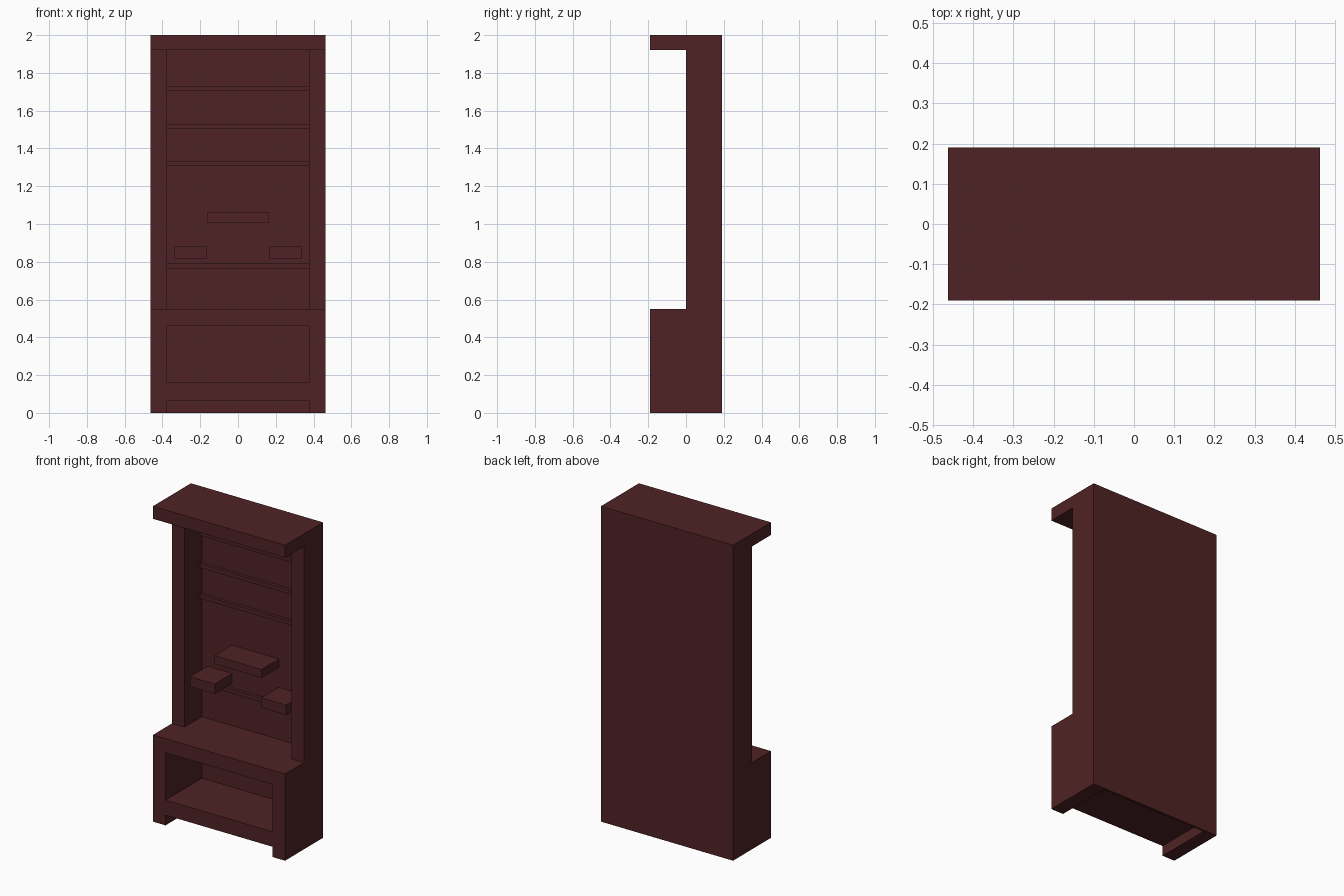
import bpy, bmesh

cube = bpy.data.objects.get("Cube")
if cube:
    bpy.data.objects.remove(cube, do_unlink=True)

wood = bpy.data.materials.new("dark_red_wood")
wood.use_nodes = True
colour = (0.080, 0.0165, 0.018, 1)
wood.diffuse_color = colour
wood.node_tree.nodes["Principled BSDF"].inputs["Base Color"].default_value = colour

HALF_W, INNER, FRONT, BACK, WALL = 0.463, 0.375, -0.19, 0.19, 0.175


def extrude_profile(name, profile, x0, x1, mirrored=False):
    """Extrude a (y, z) outline along x, optionally mirrored to the other side."""
    bm = bmesh.new()
    face = bm.faces.new([bm.verts.new((x0, y, z)) for y, z in profile])
    out = bmesh.ops.extrude_face_region(bm, geom=[face])
    verts = [v for v in out["geom"] if isinstance(v, bmesh.types.BMVert)]
    bmesh.ops.translate(bm, verts=verts, vec=(x1 - x0, 0, 0))
    bmesh.ops.recalc_face_normals(bm, faces=bm.faces)
    mesh = bpy.data.meshes.new(name)
    bm.to_mesh(mesh)
    bm.free()
    mesh.materials.append(wood)
    obj = bpy.data.objects.new(name, mesh)
    bpy.context.collection.objects.link(obj)
    if mirrored:
        obj.modifiers.new("Mirror", "MIRROR").use_mirror_merge = False
    return obj


def board(name, x0, x1, y0, y1, z0, z1, mirrored=False):
    outline = [(y0, z0), (y1, z0), (y1, z1), (y0, z1)]
    return extrude_profile(name, outline, x0, x1, mirrored)


# Side panels: deep base, shallow upright, deep cornice
side = [(FRONT, 0), (BACK, 0), (BACK, 2), (FRONT, 2),
        (FRONT, 1.92), (0, 1.92), (0, 0.55), (FRONT, 0.55)]
extrude_profile("side_panels", side, INNER, HALF_W, mirrored=True)

# Back panel and full-depth boards between the sides
board("back_panel", -INNER, INNER, WALL, BACK, 0, 2)
for name, z0, z1 in (("top_canopy", 1.92, 2), ("bench_top", 0.46, 0.55),
                     ("cabinet_floor", 0.065, 0.16)):
    board(name, -INNER, INNER, FRONT, WALL, z0, z1)

# Thin rails on the back wall
for i, z in enumerate((0.765, 1.307, 1.502, 1.706)):
    board(f"wall_rail_{i + 1}", -INNER, INNER, WALL - 0.02, WALL, z, z + 0.025)

# Floating shelves
board("centre_shelf", -0.165, 0.165, 0, WALL, 1.007, 1.06)
board("side_shelves", 0.163, 0.337, 0, WALL, 0.817, 0.88, mirrored=True)
